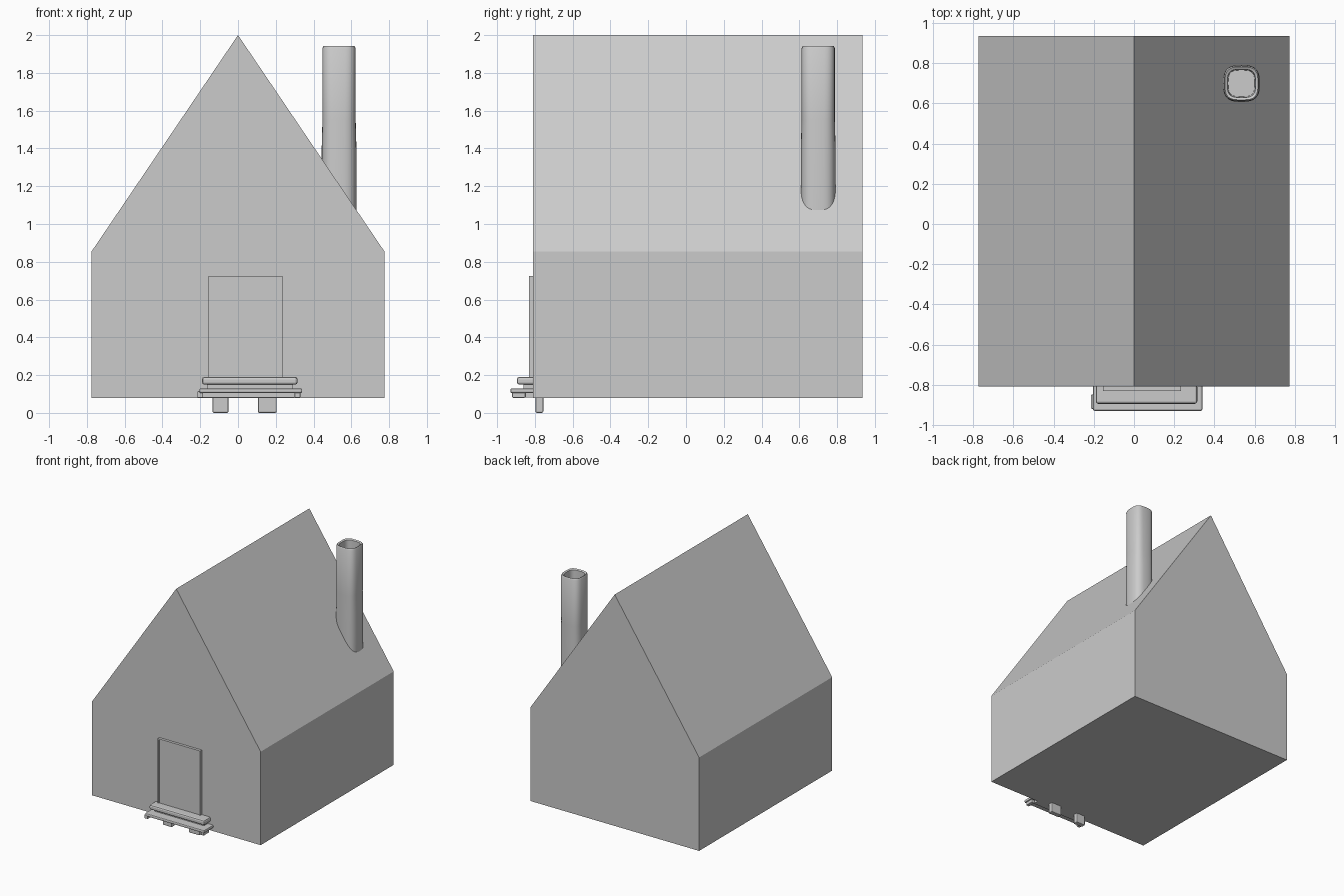
import bpy, bmesh, math

cube = bpy.data.objects.get("Cube")
if cube:
    bpy.data.objects.remove(cube, do_unlink=True)

grey = bpy.data.materials.new("plain_grey")
grey.use_nodes = True
grey.diffuse_color = (0.6, 0.6, 0.6, 1)
grey.node_tree.nodes["Principled BSDF"].inputs["Base Color"].default_value = (0.6, 0.6, 0.6, 1)


def finish(name, bm):
    bmesh.ops.recalc_face_normals(bm, faces=bm.faces)
    mesh = bpy.data.meshes.new(name)
    bm.to_mesh(mesh)
    bm.free()
    mesh.materials.append(grey)
    obj = bpy.data.objects.new(name, mesh)
    bpy.context.collection.objects.link(obj)
    return obj


def box(name, x, y, z, bevel=0):
    bm = bmesh.new()
    bmesh.ops.create_cube(bm, size=1)
    for v in bm.verts:
        for i, (lo, hi) in enumerate((x, y, z)):
            v.co[i] = hi if v.co[i] > 0 else lo
    obj = finish(name, bm)
    if bevel:
        mod = obj.modifiers.new("soft_edges", "BEVEL")
        mod.width = bevel
        mod.segments = 2
    return obj


# House body: gabled profile pushed from front to back
FRONT, BACK = -0.81, 0.935
bm = bmesh.new()
gable = [(-0.775, 0.08), (0.775, 0.08), (0.775, 0.855), (0, 2), (-0.775, 0.855)]
face = bm.faces.new([bm.verts.new((x, FRONT, z)) for x, z in gable])
extruded = bmesh.ops.extrude_face_region(bm, geom=[face], use_keep_orig=True)
for v in extruded["geom"]:
    if isinstance(v, bmesh.types.BMVert):
        v.co.y = BACK
finish("house_body", bm)


# Chimney: hollow tube with a rounded square section
def ring(bm, half, z, power, count=32):
    verts = []
    for i in range(count):
        a = math.tau * i / count
        c, s = math.cos(a), math.sin(a)
        x = math.copysign(abs(c) ** power, c) * half
        y = math.copysign(abs(s) ** power, s) * half
        verts.append(bm.verts.new((0.535 + x, 0.7 + y, z)))
    return verts


bm = bmesh.new()
rings = [ring(bm, half, z, power) for half, z, power in (
    (0.092, 1.0, 0.7), (0.092, 1.4, 0.7), (0.088, 1.55, 0.65),
    (0.088, 1.93, 0.6), (0.082, 1.942, 0.6), (0.07, 1.935, 0.6), (0.066, 1.8, 0.6))]
for low, high in zip(rings, rings[1:]):
    for i in range(len(low)):
        j = (i + 1) % len(low)
        bm.faces.new((low[i], low[j], high[j], high[i]))
bm.faces.new(rings[0])
bm.faces.new(rings[-1])
chimney = finish("chimney", bm)
bpy.context.view_layer.objects.active = chimney
chimney.select_set(True)
bpy.ops.object.shade_smooth_by_angle(angle=math.radians(40))

# Door panel with a slim raised surround
box("door_panel", (-0.15, 0.23), (-0.825, -0.8), (0.17, 0.72))
for side, x in (("right", -0.155), ("left", 0.225)):
    box("door_frame_" + side, (x, x + 0.01), (-0.832, -0.8), (0.17, 0.725))
box("door_frame_top", (-0.155, 0.235), (-0.832, -0.8), (0.715, 0.725))

# Doorstep: two treads, their risers and end brackets
box("upper_tread", (-0.19, 0.315), (-0.895, -0.8), (0.15, 0.19), 0.012)
box("upper_riser", (-0.165, 0.29), (-0.86, -0.8), (0.11, 0.16))
box("lower_tread", (-0.205, 0.34), (-0.93, -0.8), (0.105, 0.13), 0.008)
box("lower_riser", (-0.19, 0.3), (-0.86, -0.8), (0.082, 0.11))
for side, x in (("right", -0.215), ("left", 0.3)):
    box("step_bracket_" + side, (x, x + 0.03), (-0.92, -0.85), (0.08, 0.115), 0.005)

# Small feet under the front wall
for side, x in (("right", (-0.135, -0.05)), ("left", (0.105, 0.205))):
    box("foot_" + side, x, (-0.797, -0.755), (0, 0.1), 0.008)
